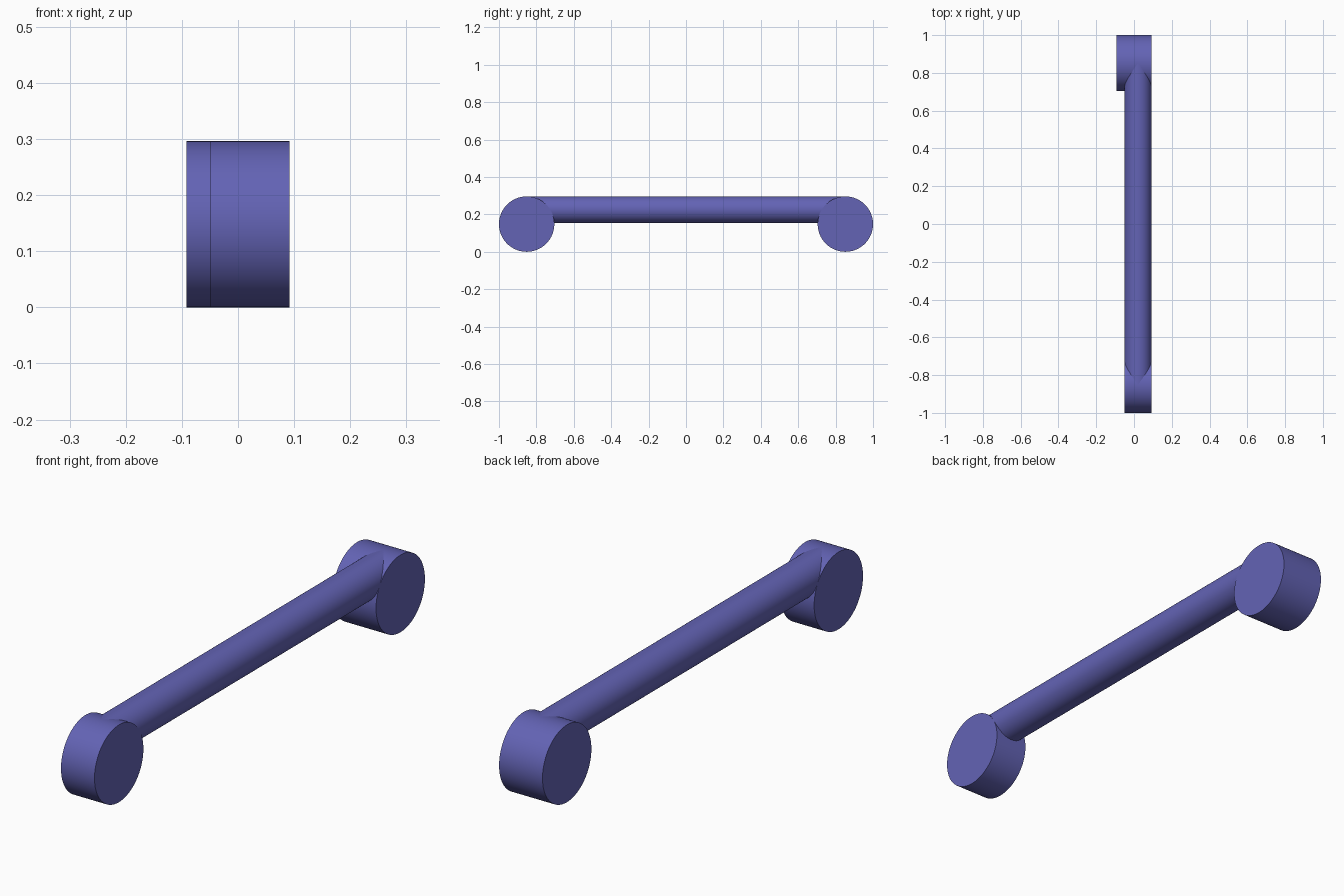
import bpy
import math

cube = bpy.data.objects.get("Cube")
if cube:
    bpy.data.objects.remove(cube, do_unlink=True)

COLOUR = (0.125, 0.125, 0.46, 1.0)
mat = bpy.data.materials.new("slate blue")
mat.use_nodes = True
mat.diffuse_color = COLOUR
mat.node_tree.nodes["Principled BSDF"].inputs["Base Color"].default_value = COLOUR

DISC_R = 0.148
ROD_R = 0.071
RIGHT_FACE = 0.092          # shared flush side of all parts
DISC_Y = 1 - DISC_R


def cylinder(name, radius, length, centre, rotation):
    bpy.ops.mesh.primitive_cylinder_add(
        vertices=96, radius=radius, depth=length, location=centre, rotation=rotation)
    obj = bpy.context.object
    obj.name = name
    obj.data.materials.append(mat)
    bpy.ops.object.shade_smooth_by_angle(angle=math.radians(30))
    return obj


# End discs: the back one is wider, both flush on the +x side
for name, y, width in (("front_disc", -DISC_Y, 2 * ROD_R),
                       ("back_disc", DISC_Y, 2 * RIGHT_FACE)):
    cylinder(name, DISC_R, width, (RIGHT_FACE - width / 2, y, DISC_R),
             (0, math.pi / 2, 0))

# Connecting rod, tangent to the tops of the discs
cylinder("connecting_rod", ROD_R, 2 * DISC_Y,
         (RIGHT_FACE - ROD_R, 0, 2 * DISC_R - ROD_R), (math.pi / 2, 0, 0))
